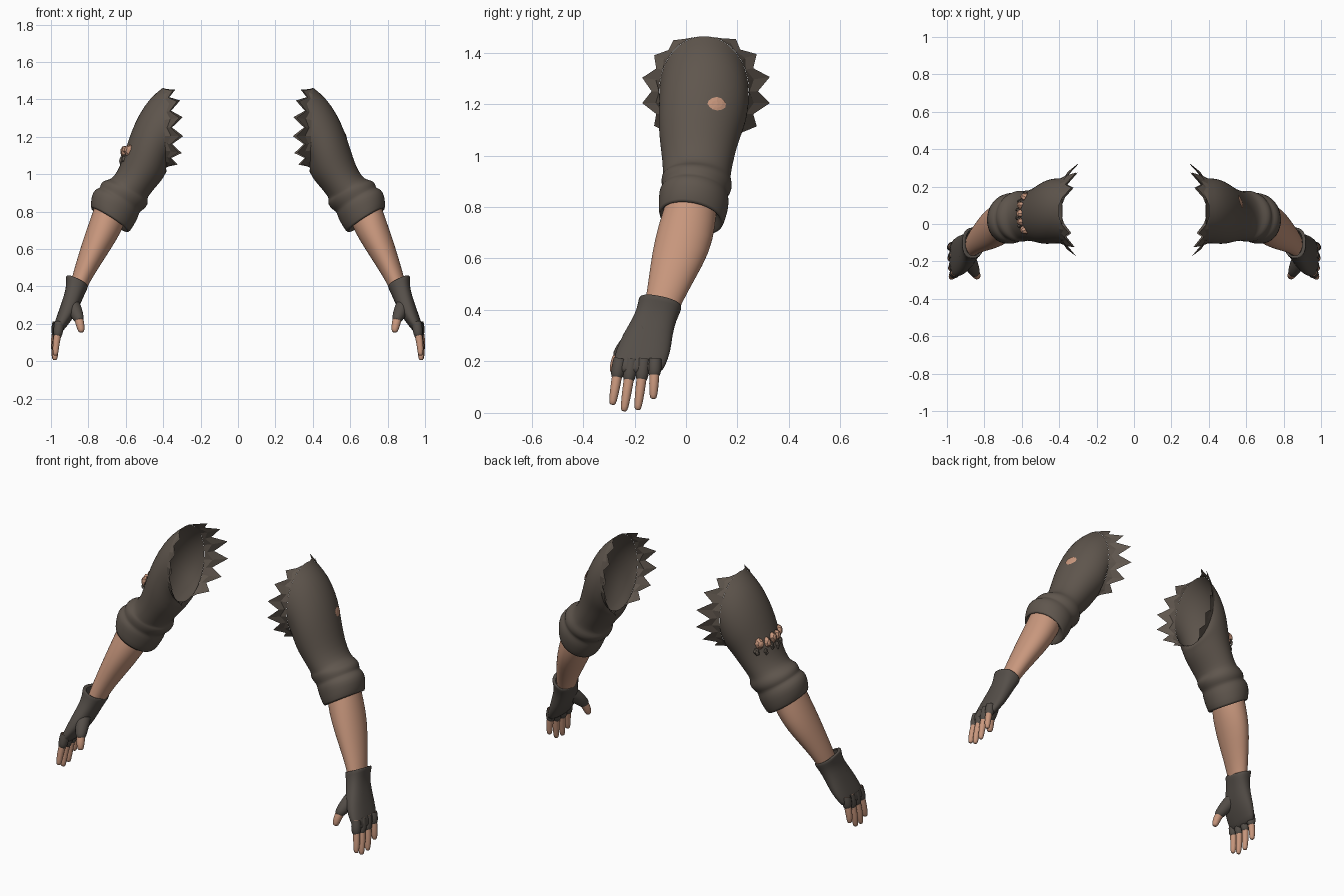
import bpy
import bmesh
import math
import random
from mathutils import Vector
from mathutils.bvhtree import BVHTree

random.seed(4)
if "Cube" in bpy.data.objects:
    bpy.data.objects.remove(bpy.data.objects["Cube"])


def material(name, rgb):
    m = bpy.data.materials.new(name)
    m.use_nodes = True
    m.diffuse_color = (*rgb, 1)
    bsdf = m.node_tree.nodes["Principled BSDF"]
    bsdf.inputs["Base Color"].default_value = (*rgb, 1)
    bsdf.inputs["Roughness"].default_value = 0.8
    return m


CLOTH = material("dark brown cloth", (0.115, 0.093, 0.075))
GLOVE = material("dark glove", (0.09, 0.077, 0.066))
SKIN = material("skin", (0.58, 0.31, 0.205))
SIDES = 32


def build(name, verts, faces, mat, subdivide=0):
    mesh = bpy.data.meshes.new(name)
    mesh.from_pydata(verts, [], faces)
    bm = bmesh.new()
    bm.from_mesh(mesh)
    bmesh.ops.recalc_face_normals(bm, faces=bm.faces)
    bm.to_mesh(mesh)
    bm.free()
    mesh.materials.append(mat)
    ob = bpy.data.objects.new(name, mesh)
    bpy.context.collection.objects.link(ob)
    if subdivide:
        mesh.polygons.foreach_set("use_smooth", [True] * len(mesh.polygons))
        ob.modifiers.new("smooth", "SUBSURF").levels = subdivide
        ob.modifiers["smooth"].render_levels = subdivide
    return ob


def loft_data(rings, cap=False):
    n = len(rings[0])
    verts = [p for r in rings for p in r]
    faces = [(i * n + k, i * n + (k + 1) % n, (i + 1) * n + (k + 1) % n, (i + 1) * n + k)
             for i in range(len(rings) - 1) for k in range(n)]
    if cap:
        faces.append(tuple(range(len(verts) - n, len(verts))))
    return verts, faces


def oval(s, outer_x, outer_z, inner_x, inner_z, yc, half, slant=0.0, power=1.0):
    """Cross-section spanning an outer and an inner point, and +-half in y."""
    def soft(v):
        return math.copysign(abs(v) ** power, v)
    ring = []
    for k in range(SIDES):
        a = 2 * math.pi * k / SIDES
        c, q = soft(math.cos(a)), soft(math.sin(a)) * half
        ring.append(Vector((s * ((outer_x + inner_x) / 2 + c * (outer_x - inner_x) / 2), yc + q,
                            (outer_z + inner_z) / 2 + c * (outer_z - inner_z) / 2 + q * slant)))
    return ring


def tube(name, s, points, radii, mat, n=10):
    """Rounded, capped tube through a few points."""
    pts = [Vector((s * x, y, z)) for x, y, z in points]
    tip = (pts[-1] - pts[-2]).normalized()
    pts.append(pts[-1] + tip * radii[-1] * 0.6)
    radii = list(radii) + [radii[-1] * 0.6]
    rings = []
    for i, p in enumerate(pts):
        d = (pts[min(i + 1, len(pts) - 1)] - pts[max(i - 1, 0)]).normalized()
        u = d.cross(Vector((0, 1, 0))).normalized()
        v = d.cross(u)
        rings.append([p + (u * math.cos(t) + v * math.sin(t)) * radii[i]
                      for t in (2 * math.pi * k / n for k in range(n))])
    build(name, *loft_data(rings, True), mat, 1)


# Outer x, z; inner x, z; y centre; y half width; slant
SLEEVE = [
    (.40, 1.465, .385, 1.03, .07, .175), (.47, 1.41, .382, 1.02, .07, .175),
    (.53, 1.32, .382, 1.01, .065, .172), (.57, 1.23, .39, 1.0, .058, .165),
    (.60, 1.14, .405, .97, .05, .152), (.63, 1.04, .45, .92, .046, .138),
    (.665, .985, .485, .875, .042, .132), (.69, .97, .485, .86, .042, .132, -.05),
    (.722, .965, .48, .84, .042, .138, -.1), (.738, .94, .50, .815, .04, .136, -.1),
    (.738, .925, .525, .80, .035, .126, -.1), (.765, .92, .53, .785, .032, .134, -.12),
    (.785, .885, .54, .755, .03, .137, -.15), (.788, .82, .58, .69, .02, .126, -.15),
    (.782, .81, .592, .69, .02, .12, -.15), (.755, .85, .61, .745, .02, .09, -.15)]
FOREARM = [
    (.755, .86, .60, .755, .02, .10), (.79, .76, .625, .69, .003, .112),
    (.83, .645, .68, .60, -.02, .112), (.862, .54, .742, .505, -.055, .09),
    (.888, .45, .795, .42, -.085, .073), (.90, .39, .82, .36, -.105, .065)]
GLOVE_RINGS = [
    (.90, .445, .815, .40, -.10, .07, -.2), (.92, .46, .803, .405, -.10, .083, -.2),
    (.92, .44, .803, .39, -.102, .083, -.2), (.918, .39, .825, .35, -.118, .08, -.1),
    (.942, .32, .85, .285, -.15, .097), (.965, .25, .885, .225, -.167, .108),
    (.986, .195, .925, .175, -.182, .102), (.99, .155, .95, .145, -.187, .092)]
# Base y, tip y, tip z of the four fingers, index first
FINGERS = [(-.257, -.285, .04), (-.21, -.24, .015), (-.163, -.187, .02), (-.12, -.127, .063)]


def torn_edge(name, s):
    """Ragged strip flaring from the armhole, front and back."""
    base = oval(s, *SLEEVE[0])
    centre = sum(base, Vector()) / SIDES
    verts, faces = [], []
    for k, p in enumerate(base):
        a = math.sin(2 * math.pi * k / SIDES)
        reach = max(0, abs(a) - .25) ** .5
        reach *= (.135 if a > 0 else .11) * (1.0 if k % 2 else .4)
        out = p - centre
        out.x = 0
        out = out.normalized()
        flare = Vector((-s * .85, out.y * .75, out.z * .3 + .06))
        mid = p + flare * reach * .4 - Vector((0, out.y * .012, 0))
        verts += [p, mid, p + flare * reach]
    for k in range(SIDES):
        i, j = 3 * k, 3 * ((k + 1) % SIDES)
        faces += [(i, j, j + 1, i + 1), (i + 1, j + 1, j + 2, i + 2)]
    # Drop collapsed faces where the edge is intact
    faces = [f for f in faces if len({tuple(round(c, 4) for c in verts[v]) for v in f}) > 2]
    build(name, verts, faces, CLOTH)


def patch(name, s, tree, y, z, wide, tall, lift, mat, points=12, ragged=.15):
    """Thin plate laid on the outside of the sleeve."""
    def on_sleeve(py, pz, extra):
        hit = tree.ray_cast(Vector((s * 2, py, pz)), Vector((-s, 0, 0)))
        return hit[0] + hit[1] * extra * (1 if hit[1].x * s > 0 else -1)
    verts, faces = [on_sleeve(y, z, lift + .003)], []
    for scale, height in ((.6, lift * .8), (1, 0)):
        for k in range(points):
            t = 2 * math.pi * k / points
            r = scale * random.uniform(1 - ragged, 1)
            verts.append(on_sleeve(y + math.cos(t) * wide * r, z + math.sin(t) * tall * r, height + .003))
    for k in range(points):
        j = (k + 1) % points
        faces += [(0, 1 + k, 1 + j), (1 + k, 1 + points + k, 1 + points + j, 1 + j)]
    build(name, verts, faces, mat)


for s, side in ((1, "left"), (-1, "right")):
    # Sleeve with rolled cuff, and the ragged armhole
    data = loft_data([oval(s, *r) for r in SLEEVE])
    build(side + "_sleeve", *data, CLOTH, 1)
    tree = BVHTree.FromPolygons(*data)
    torn_edge(side + "_torn_armhole", s)

    # Forearm and fingerless glove
    build(side + "_forearm", *loft_data([oval(s, *r) for r in FOREARM]), SKIN, 1)
    hand = [oval(s, *(r if len(r) > 6 else (*r, 0)), power=.85) for r in GLOVE_RINGS]
    build(side + "_glove", *loft_data(hand, True), GLOVE, 1)

    # Fingers with short glove sleeves and knuckles
    for i, (y0, y1, z1) in enumerate(FINGERS):
        x0, x1 = .955 + .004 * i, .976 + .003 * i
        start, end = Vector((x0, y0, .21)), Vector((x1, y1, z1))
        ways = [start.lerp(end, t) for t in (0, .35, .65, 1)]
        ways[2].x += .004
        tube(f"{side}_finger_{i + 1}", s, ways, (.02, .021, .02, .016), SKIN)
        tube(f"{side}_glove_finger_{i + 1}", s, [start, start.lerp(end, .2), start.lerp(end, .4)],
             (.026, .029, .026), GLOVE)

    # Thumb
    tube(side + "_glove_thumb", s, [(.90, -.15, .33), (.872, -.215, .275), (.85, -.26, .225)],
         (.045, .042, .031), GLOVE)
    tube(side + "_thumb", s, [(.86, -.24, .25), (.846, -.268, .21), (.838, -.28, .165)],
         (.024, .026, .02), SKIN)

    # Holes in the sleeves showing skin
    if s > 0:
        patch("left_sleeve_hole", s, tree, .12, 1.2, .038, .027, .002, SKIN)
    else:
        for k in range(5):
            y = -.03 + .043 * k
            z = 1.12 + random.uniform(-.012, .012)
            patch(f"right_torn_skin_{k + 1}", s, tree, y, z, .024, .034, .022, SKIN, 8, .3)
            patch(f"right_tatter_{k + 1}", s, tree, y + .02, z - .045, .014, .03, .014, CLOTH, 5, .4)
